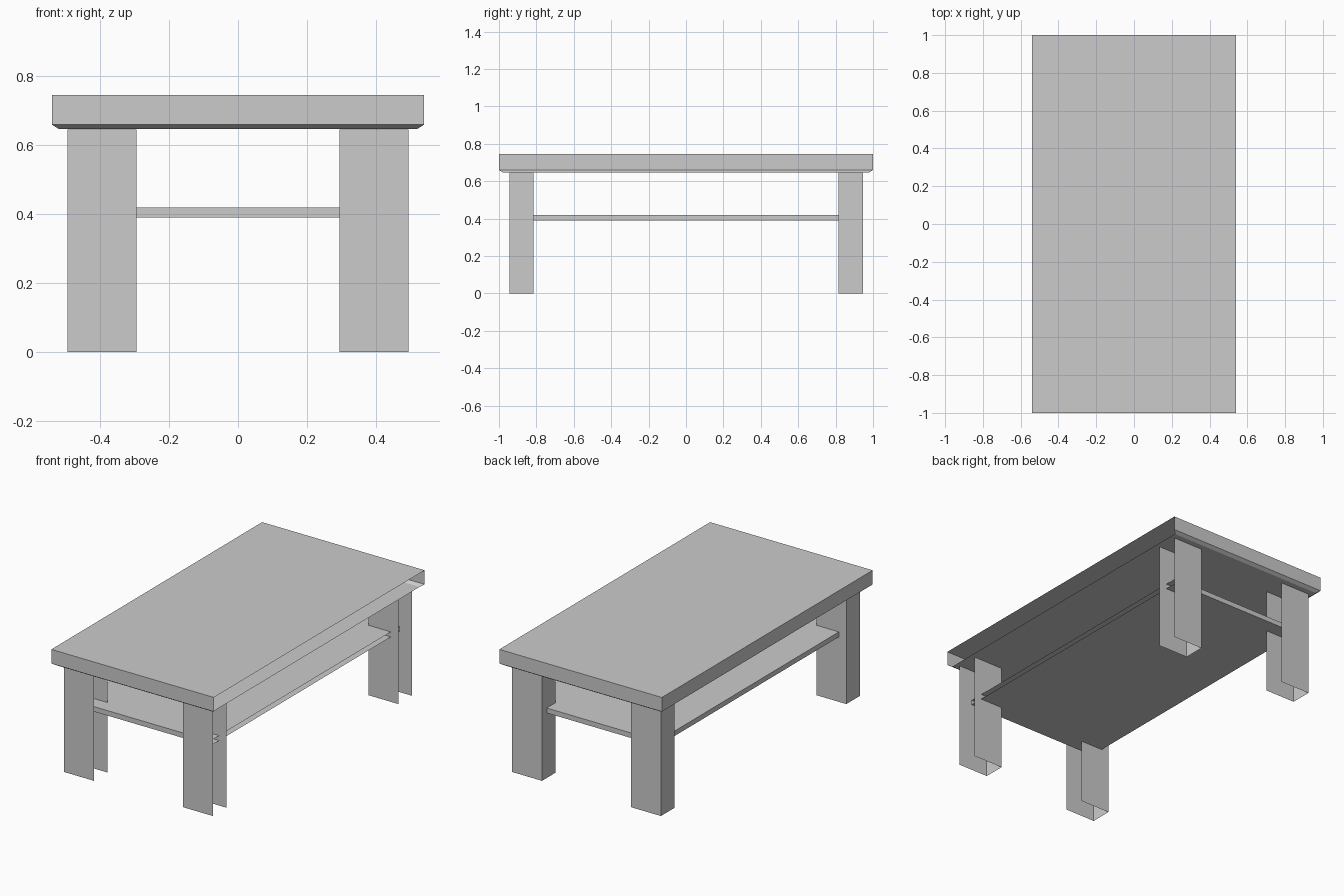
import bpy
import bmesh

if "Cube" in bpy.data.objects:
    bpy.data.objects.remove(bpy.data.objects["Cube"], do_unlink=True)

grey = bpy.data.materials.new("plain_grey")
grey.use_nodes = True
colour = (0.6, 0.6, 0.6, 1)
grey.diffuse_color = colour
grey.node_tree.nodes["Principled BSDF"].inputs["Base Color"].default_value = colour


def panel_part(name, rings, centre=(0, 0), open_bottom=False):
    """Stack rectangles (half width, half depth, height), left open on +x."""
    bm = bmesh.new()
    loops = []
    for hx, hy, z in rings:
        corners = ((-hx, -hy), (hx, -hy), (hx, hy), (-hx, hy))
        loops.append([bm.verts.new((centre[0] + x, centre[1] + y, z)) for x, y in corners])
    for low, high in zip(loops, loops[1:]):
        for i in range(4):
            j = (i + 1) % 4
            bm.faces.new((low[i], low[j], high[j], high[i]))
    bm.faces.new(loops[-1])
    if not open_bottom:
        bm.faces.new(reversed(loops[0]))
    bm.normal_update()
    # The +x side of every part is an open shell
    open_side = [f for f in bm.faces if f.normal.x > 0.1]
    bmesh.ops.delete(bm, geom=open_side, context="FACES")
    mesh = bpy.data.meshes.new(name)
    bm.to_mesh(mesh)
    bm.free()
    mesh.materials.append(grey)
    obj = bpy.data.objects.new(name, mesh)
    bpy.context.collection.objects.link(obj)
    return obj


# Table top with a chamfered lower edge
panel_part("table_top", [(0.52, 0.98, 0.647), (0.54, 1.0, 0.66), (0.54, 1.0, 0.745)])

# Lower shelf, running into the legs
panel_part("shelf", [(0.445, 0.9, 0.39), (0.445, 0.9, 0.42)])

# Four hollow legs
for side, x in (("left", 0.395), ("right", -0.395)):
    for end, y in (("front", -0.88), ("back", 0.88)):
        panel_part(f"{end}_{side}_leg", [(0.1, 0.065, 0), (0.1, 0.065, 0.646)], (x, y), True)
